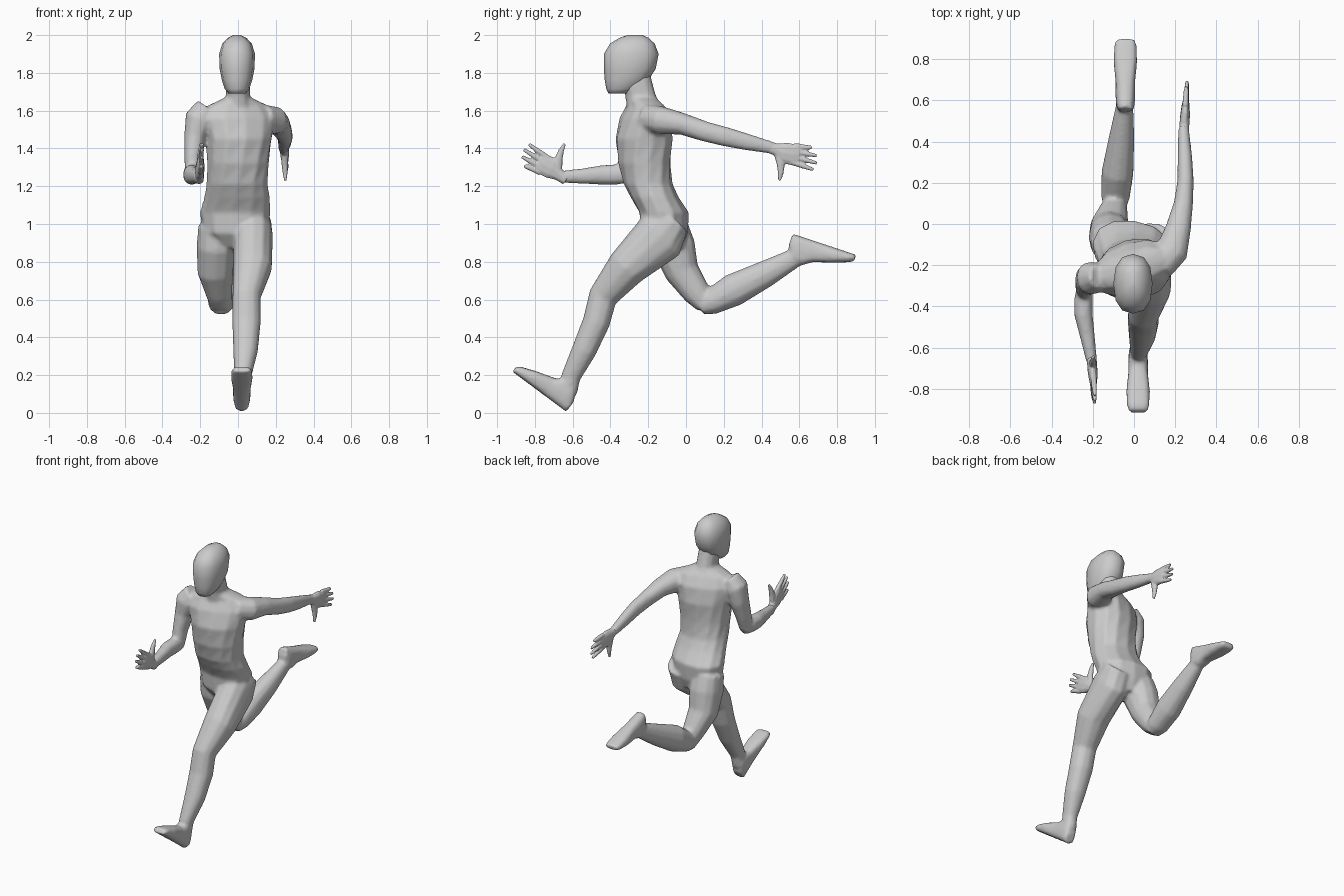
import bpy, bmesh, math
from mathutils import Vector, Matrix

X, Z = Vector((1, 0, 0)), Vector((0, 0, 1))


def loft(bm, secs, axis=None, n=12, power=0.9):
    """Skin rings (x, y, z, half width, half depth[, twist]) along a path."""
    pts = [Vector(s[:3]) for s in secs]
    rings = []
    for i, s in enumerate(secs):
        t = axis or (pts[min(i + 1, len(pts) - 1)] - pts[max(i - 1, 0)])
        t = t.normalized()
        side = (X - t * X.dot(t)).normalized()
        side = Matrix.Rotation(math.radians(s[5] if len(s) > 5 else 0), 3, t) @ side
        deep = t.cross(side)
        ring = []
        for k in range(n):
            a = 2 * math.pi * k / n
            c, d = [math.copysign(abs(v) ** power, v) for v in (math.cos(a), math.sin(a))]
            ring.append(bm.verts.new(pts[i] + side * c * s[3] + deep * d * s[4]))
        rings.append(ring)
    for a, b in zip(rings, rings[1:]):
        for k in range(n):
            bm.faces.new((a[k], a[(k + 1) % n], b[(k + 1) % n], b[k]))
    bm.faces.new(rings[0])
    bm.faces.new(rings[-1])


def finish(name, bm, voxel, smooth):
    bmesh.ops.recalc_face_normals(bm, faces=bm.faces)
    me = bpy.data.meshes.new(name)
    bm.to_mesh(me)
    bm.free()
    ob = bpy.data.objects.new(name, me)
    bpy.context.collection.objects.link(ob)
    me.shade_smooth()
    if voxel:  # fuse overlapping parts into one skin
        m = ob.modifiers.new("fuse", 'REMESH')
        m.mode, m.voxel_size, m.use_smooth_shade = 'VOXEL', voxel, True
        m = ob.modifiers.new("relax", 'SMOOTH')
        m.factor, m.iterations = 0.5, smooth
    return ob


def foot(bm, x, heel, d, up):
    """Heel-to-toe loft; d and up are (y, z) directions of the sole and instep."""
    o, d, up = Vector((x, *heel)), Vector((0, *d)).normalized(), Vector((0, *up)).normalized()
    secs = []
    for s, h, w in ((0, .07, .035), (.04, .15, .046), (.10, .145, .048), (.15, .11, .048),
                    (.25, .08, .058), (.33, .05, .055), (.355, .035, .045)):
        secs.append((*(o + d * s + up * h / 2), w, h / 2))
    loft(bm, secs, axis=d, power=0.7)


def hand(name, base, d, u):
    """Palm, four fingers and a thumb; u points to the thumb side."""
    o, d, u = Vector(base), Vector(d).normalized(), Vector(u).normalized()
    bm = bmesh.new()

    def tube(rows, axis=None, n=8):
        loft(bm, [(*(o + d * s + u * t), w, h) for s, t, w, h in rows], axis, n)
    tube([(-.03, 0, .026, .030), (.02, .004, .024, .034), (.07, .012, .024, .058),
          (.115, .010, .02, .058), (.145, .008, .015, .052)], d, 10)
    for root, tip, length in ((-.036, -.05, .20), (-.008, -.012, .235),
                              (.021, .026, .245), (.05, .064, .235)):
        tube([(.11, root, .015, .016), (.18, (root + tip) / 2, .013, .014),
              (length, tip, .008, .009)])
    tube([(.035, .02, .02, .025), (.06, .075, .018, .022), (.07, .12, .013, .015),
          (.072, .16, .007, .008)])
    return finish(name, bm, .005, 2)


# torso and neck
body = bmesh.new()
loft(body, [(-.01, -.10, .87, .08, .08), (-.015, -.115, .95, .17, .125, -8),
            (-.015, -.115, 1.06, .19, .132, -8), (-.005, -.165, 1.14, .175, .128, -4),
            (-.005, -.20, 1.21, .163, .130), (0, -.22, 1.32, .165, .140, 8),
            (.003, -.222, 1.45, .18, .150, 15), (0, -.215, 1.56, .205, .125, 18),
            (0, -.215, 1.625, .17, .09, 18), (0, -.23, 1.665, .08, .075, 10)], Z)
loft(body, [(0, -.21, 1.58, .085, .10), (0, -.24, 1.68, .064, .082),
            (0, -.26, 1.74, .064, .085), (0, -.27, 1.80, .06, .08)], Z)

# forward leg
loft(body, [(.075, -.06, 1.02, .10, .09), (.08, -.135, .935, .105, .142),
            (.077, -.315, .77, .103, .107), (.045, -.44, .615, .075, .078),
            (.045, -.475, .48, .076, .073), (.04, -.54, .33, .066, .066),
            (.025, -.61, .19, .045, .052), (.02, -.625, .11, .042, .05)])
foot(body, .02, (-.635, .005), (-.80, .60), (.60, .80))

# trailing leg
loft(body, [(-.11, -.09, .99, .10, .10), (-.115, -.065, .88, .105, .115),
            (-.12, -.02, .745, .095, .092), (-.10, .06, .63, .07, .073),
            (-.09, .10, .565, .055, .045)])
loft(body, [(-.09, .075, .56, .052, .045), (-.09, .13, .585, .07, .068),
            (-.08, .25, .65, .078, .088), (-.06, .42, .735, .062, .072),
            (-.045, .575, .82, .042, .052), (-.04, .63, .85, .04, .045)])
foot(body, -.042, (.565, .95), (.95, -.32), (-.32, -.95))

# arm swung back
loft(body, [(.12, -.20, 1.56, .08, .075), (.185, -.13, 1.548, .08, .075),
            (.215, -.02, 1.53, .062, .058), (.24, .10, 1.49, .047, .054),
            (.25, .21, 1.462, .04, .052), (.247, .32, 1.435, .036, .045),
            (.24, .47, 1.40, .026, .031)])

# arm swung forward
loft(body, [(-.16, -.255, 1.61, .07, .06), (-.205, -.262, 1.555, .078, .08),
            (-.228, -.27, 1.46, .058, .07), (-.24, -.30, 1.35, .045, .058),
            (-.24, -.325, 1.255, .04, .045)])
loft(body, [(-.24, -.30, 1.262, .038, .045), (-.245, -.37, 1.262, .046, .054),
            (-.245, -.44, 1.26, .045, .052), (-.225, -.55, 1.253, .036, .041),
            (-.205, -.67, 1.25, .026, .031)])
finish("body", body, .011, 4)

# hands
hand("back_hand", (.243, .46, 1.402), (.06, .97, -.22), (.02, -.22, -.97))
hand("front_hand", (-.205, -.66, 1.25), (.06, -.87, .5), (.02, .5, .87))

# head
head = bmesh.new()
loft(head, [(-.005, -.355, 1.69, .045, .055), (-.005, -.34, 1.715, .065, .082),
            (-.005, -.315, 1.76, .08, .115), (-.005, -.298, 1.82, .092, .137),
            (-.005, -.29, 1.90, .095, .145), (-.005, -.284, 1.955, .078, .118),
            (-.005, -.275, 1.985, .05, .078), (-.005, -.27, 2.0, .02, .04)], Z, power=0.85)
finish("head", head, 0, 0)
